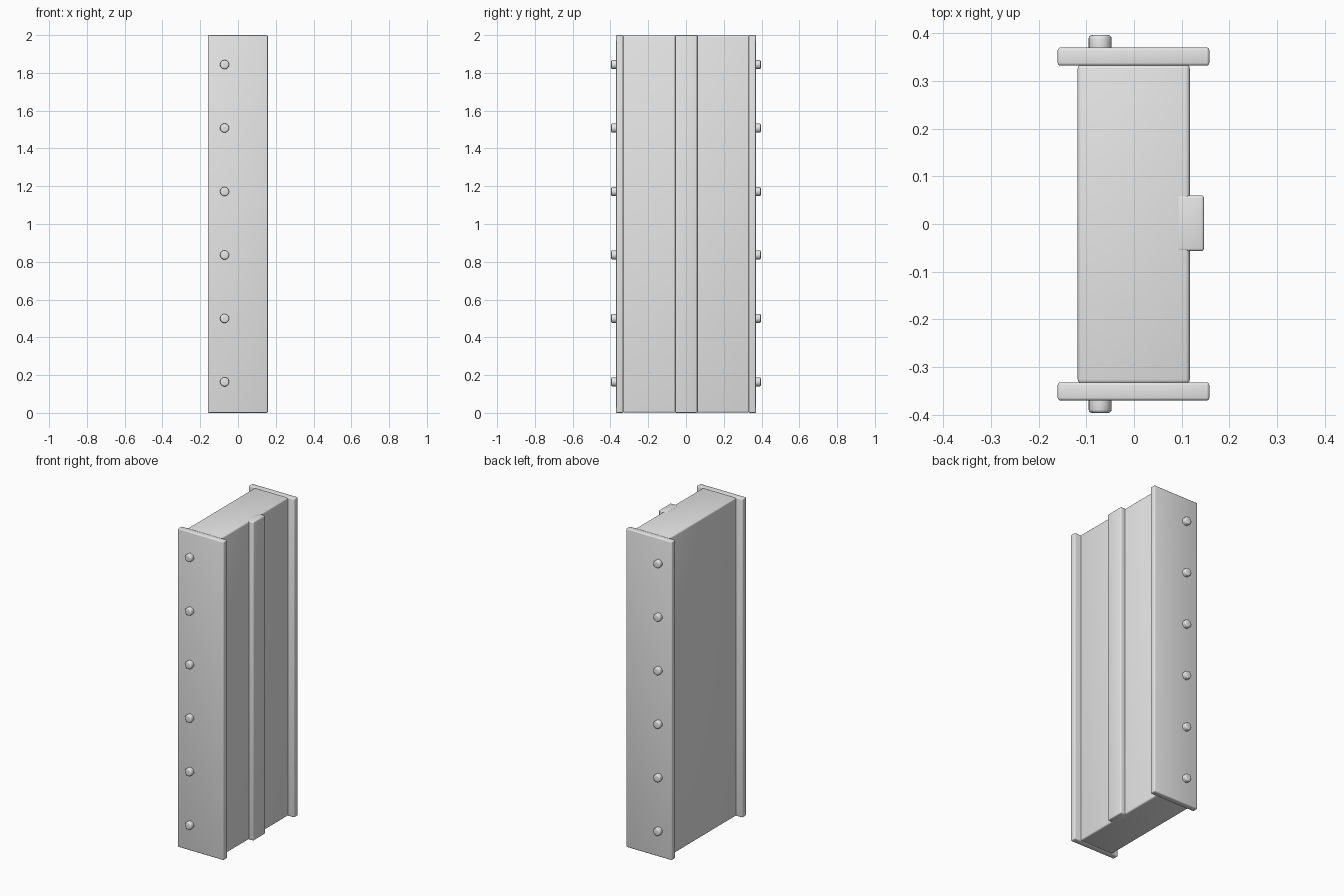
import bpy
import math

if "Cube" in bpy.data.objects:
    bpy.data.objects.remove(bpy.data.objects["Cube"])

grey = bpy.data.materials.new("light grey")
grey.diffuse_color = (0.8, 0.8, 0.8, 1)
grey.use_nodes = True
grey.node_tree.nodes["Principled BSDF"].inputs["Base Color"].default_value = grey.diffuse_color


def finish(obj, name, bevel):
    """Name, colour, round the edges and smooth-shade a part."""
    obj.name = name
    obj.data.materials.append(grey)
    bpy.ops.object.transform_apply(location=False, rotation=True, scale=True)
    mod = obj.modifiers.new("rounded edges", 'BEVEL')
    mod.width = bevel
    mod.segments = 3
    mod.limit_method = 'ANGLE'
    mod.angle_limit = math.radians(50)
    bpy.ops.object.modifier_apply(modifier=mod.name)
    bpy.ops.object.shade_smooth_by_angle(angle=math.radians(40))


def box(name, x, y, z, bevel):
    """Box from (min, max) ranges on each axis."""
    r = (x, y, z)
    bpy.ops.mesh.primitive_cube_add(size=1, location=[(a + b) / 2 for a, b in r])
    obj = bpy.context.object
    obj.scale = [b - a for a, b in r]
    finish(obj, name, bevel)


# Main slab and the raised strip on its right face
box("core_panel", (-0.118, 0.117), (-0.335, 0.335), (0.001, 1.999), 0.009)
box("centre_rib", (0.09, 0.147), (-0.057, 0.06), (0, 2), 0.006)

for side, label in ((-1, "front"), (1, "back")):
    # End flange
    y = sorted((side * 0.332, side * 0.37))
    box(label + "_flange", (-0.16, 0.158), y, (0, 2), 0.006)
    # Row of bolts
    for i in range(6):
        bpy.ops.mesh.primitive_cylinder_add(
            vertices=20, radius=0.024, depth=0.046,
            location=(-0.071, side * 0.373, 0.164 + i * 0.336),
            rotation=(math.pi / 2, 0, 0))
        finish(bpy.context.object, f"{label}_bolt_{i + 1}", 0.007)
